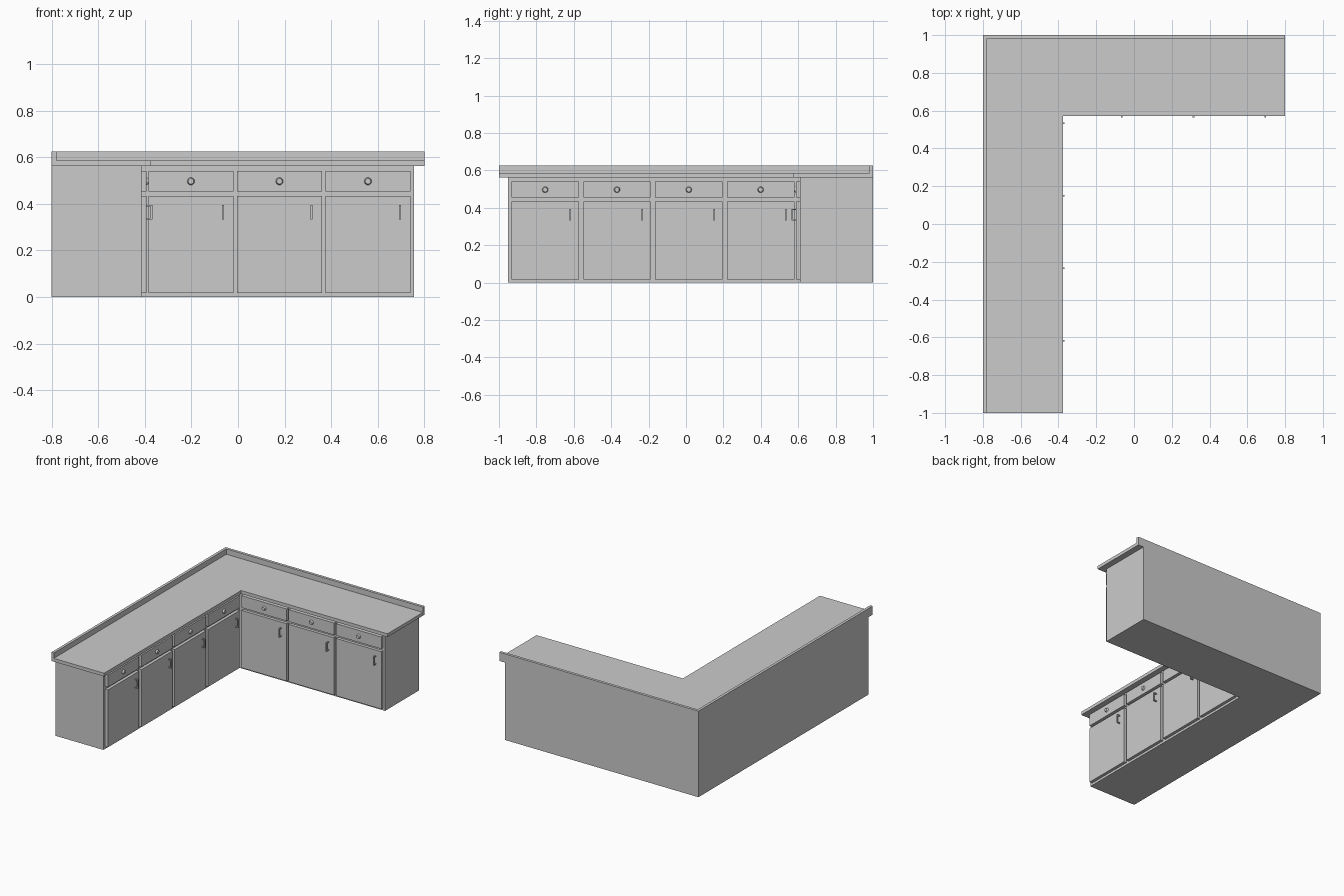
import bpy, bmesh, math
from mathutils import Matrix, Vector

if "Cube" in bpy.data.objects:
    bpy.data.objects.remove(bpy.data.objects["Cube"])


def prism(name, pts, vec, mat=Matrix()):
    """Extrude a planar outline of 3D points along vec."""
    bm = bmesh.new()
    face = bm.faces.new([bm.verts.new(p) for p in pts])
    ext = bmesh.ops.extrude_face_region(bm, geom=[face], use_keep_orig=True)
    bmesh.ops.translate(bm, vec=Vector(vec),
                        verts=[e for e in ext["geom"] if isinstance(e, bmesh.types.BMVert)])
    bmesh.ops.recalc_face_normals(bm, faces=bm.faces)
    return finish(name, bm, mat)


def finish(name, bm, mat):
    me = bpy.data.meshes.new(name)
    bm.to_mesh(me)
    bm.free()
    ob = bpy.data.objects.new(name, me)
    ob.matrix_world = mat
    bpy.context.collection.objects.link(ob)
    return ob


def ell(name, xi, yi, x1, y0, z0, z1):
    """L-shaped slab against the left and back walls; (xi, yi) is the inner corner."""
    pts = [(-.8, y0), (xi, y0), (xi, yi), (x1, yi), (x1, 1), (-.8, 1)]
    return prism(name, [(x, y, z0) for x, y in pts], (0, 0, z1 - z0))


def panel(name, u0, u1, z0, z1, mat):
    prism(name, [(u0, 0, z0), (u1, 0, z0), (u1, 0, z1), (u0, 0, z1)], (0, -.022, 0), mat)


def knob(u, z, mat):
    # low rounded drawer knob
    bm = bmesh.new()
    rot = Matrix.Translation((u, -.027, z)) @ Matrix.Rotation(math.pi / 2, 4, 'X')
    bmesh.ops.create_cone(bm, cap_ends=True, segments=16, radius1=.0165, radius2=.012,
                          depth=.012, matrix=rot)
    finish("drawer_knob", bm, mat)


def handle(u, mat):
    # U-shaped door pull
    d, e, t = -.02, -.047, .007
    z0, z1 = .332, .395
    pts = [(d, z0), (e, z0), (e, z1), (d, z1), (d, z1 - t), (e + t, z1 - t),
           (e + t, z0 + t), (d, z0 + t)]
    prism("door_handle", [(u - .004, y, z) for y, z in pts], (.008, 0, 0), mat)


def fronts(count, start, pitch, width, mat):
    for i in range(count):
        u = start + i * pitch
        panel("door", u, u + width, .017, .434, mat)
        panel("drawer_front", u, u + width, .454, .541, mat)
        knob(u + width / 2, .497, mat)
        handle(u + width - .045, mat)


# cabinet carcass, countertop and backsplash
ell("cabinet_body", -.415, .61, .755, -.952, 0, .562)
ell("countertop", -.376, .573, .8, -1, .562, .586)
ell("backsplash", -.78, .98, .8, -1, .562, .625)

# back run faces -y, left run faces +x
fronts(3, -.384, .38, .364, Matrix.Translation((0, .61, 0)))
fronts(4, -.933, .384, .36,
       Matrix.Translation((-.415, 0, 0)) @ Matrix.Rotation(math.pi / 2, 4, 'Z'))
